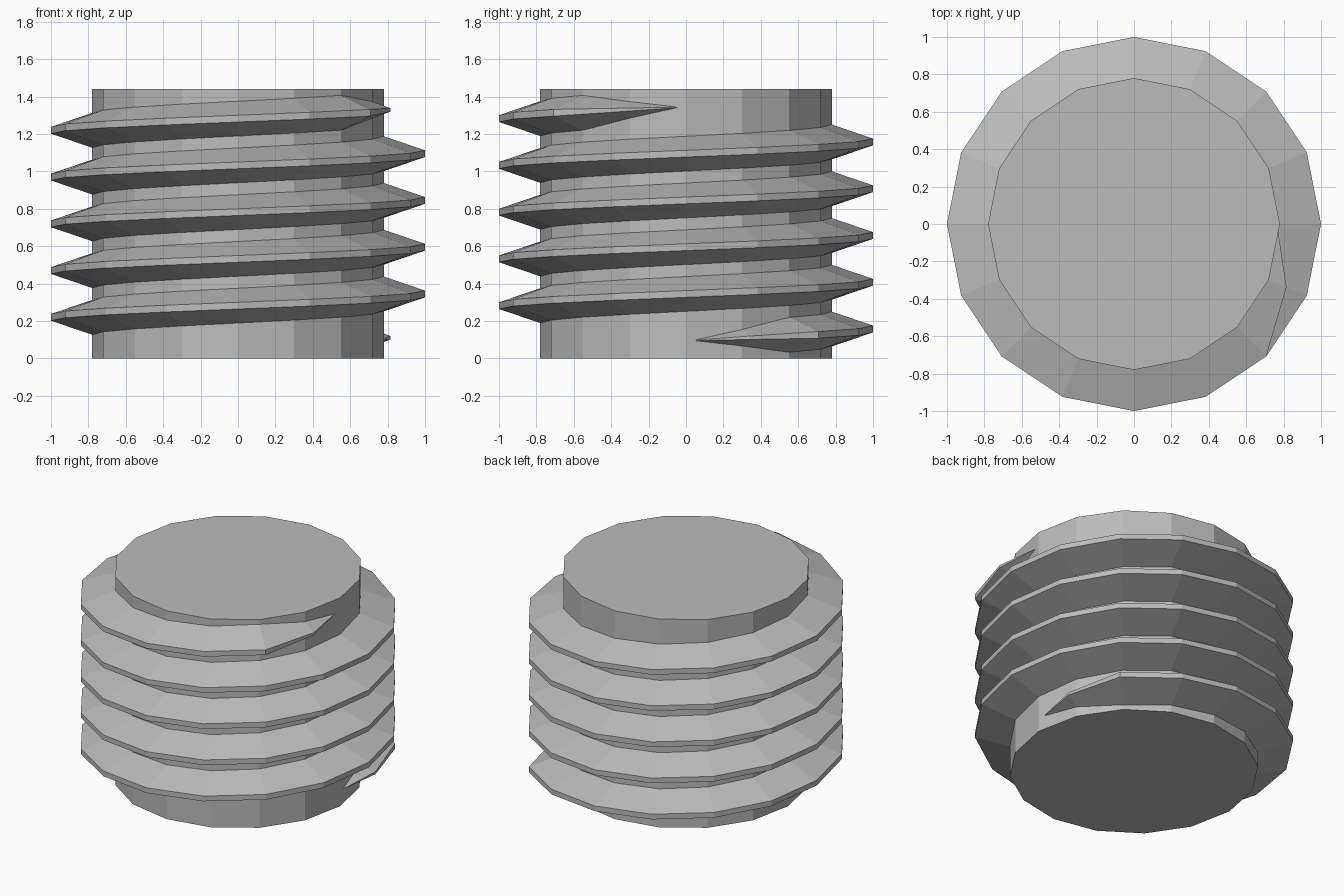
import bpy, bmesh
from math import cos, sin, tau

SIDES, TURNS, PITCH = 16, 5, 0.25
HEIGHT, CORE_R = 1.44, 0.78
ROOT_R, CREST_R = 0.765, 1.0
ROOT_HALF, CREST_HALF = 0.098, 0.018
START_Z = 0.095

cube = bpy.data.objects.get("Cube")
if cube:
    bpy.data.objects.remove(cube, do_unlink=True)

steel = bpy.data.materials.new("grey_steel")
steel.use_nodes = True
colour = (0.5, 0.5, 0.5, 1)
steel.diffuse_color = colour
steel.node_tree.nodes["Principled BSDF"].inputs["Base Color"].default_value = colour


def add_object(name, bm):
    bmesh.ops.recalc_face_normals(bm, faces=bm.faces)
    mesh = bpy.data.meshes.new(name)
    bm.to_mesh(mesh)
    bm.free()
    mesh.materials.append(steel)
    bpy.context.collection.objects.link(bpy.data.objects.new(name, mesh))


def ring_point(step, radius, z):
    angle = tau * step / SIDES
    return (radius * cos(angle), radius * sin(angle), z)


# Core: a sixteen-sided prism with flat caps
bm = bmesh.new()
base = bm.faces.new([bm.verts.new(ring_point(i, CORE_R, 0)) for i in range(SIDES)])
walls = bmesh.ops.extrude_face_region(bm, geom=[base], use_keep_orig=True)
top = [v for v in walls["geom"] if isinstance(v, bmesh.types.BMVert)]
bmesh.ops.translate(bm, verts=top, vec=(0, 0, HEIGHT))
add_object("screw_core", bm)

# Thread: a trapezoid section swept up a helix, fading out over two steps at each end
bm = bmesh.new()
steps = SIDES * TURNS
sections = []
for i in range(steps + 1):
    z = START_Z + PITCH * i / SIDES
    fade = min(1, i / 2, (steps - i) / 2)
    crest = ROOT_R + (CREST_R - ROOT_R) * fade
    if fade == 0:
        sections.append([bm.verts.new(ring_point(i, ROOT_R, z))] * 4)
        continue
    profile = [(ROOT_R, -ROOT_HALF), (crest, -CREST_HALF),
               (crest, CREST_HALF), (ROOT_R, ROOT_HALF)]
    sections.append([bm.verts.new(ring_point(i, r, z + h * fade)) for r, h in profile])
for low, high in zip(sections, sections[1:]):
    for a in range(4):
        b = (a + 1) % 4
        corners = dict.fromkeys((low[a], low[b], high[b], high[a]))
        bm.faces.new(list(corners))
add_object("screw_thread", bm)
